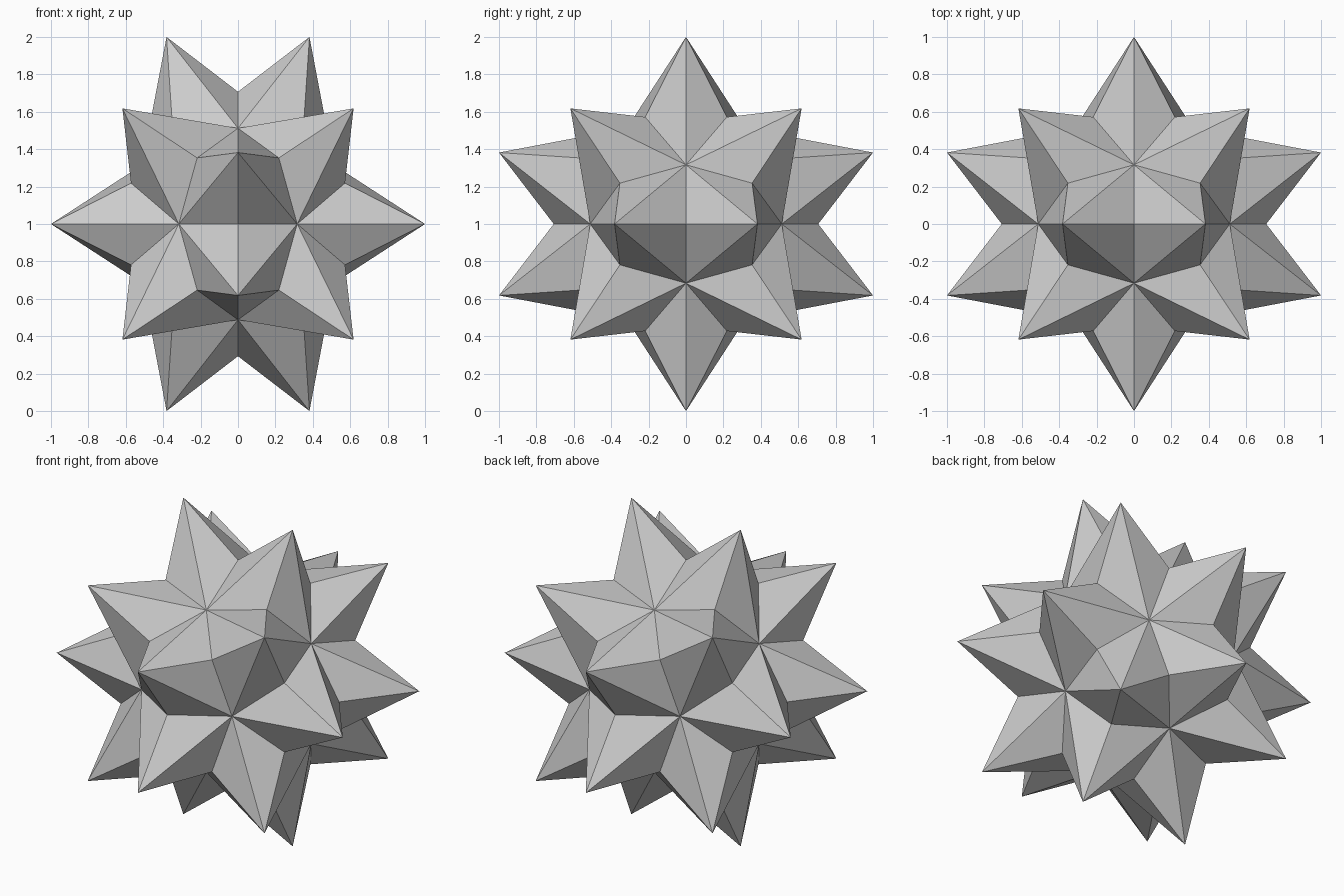
import bpy, bmesh, math
from mathutils import Vector

if "Cube" in bpy.data.objects:
    bpy.data.objects.remove(bpy.data.objects["Cube"])

PHI = (1 + math.sqrt(5)) / 2
SPIKE_R = math.sqrt(3) / PHI   # 20 spike tips (dodecahedron corners)
HUB_R = 0.602                  # 12 sunken hubs between five spikes
VALLEY_R = 0.707               # 30 saddles between neighbouring spikes

# Base icosahedron from cyclic permutations, closed by a convex hull
base = bmesh.new()
for s in (-1, 1):
    for t in (-1, 1):
        for k in range(3):
            p = [0, s, t * PHI]
            base.verts.new(p[-k:] + p[:-k] if k else p)
bmesh.ops.convex_hull(base, input=base.verts[:])
bmesh.ops.recalc_face_normals(base, faces=base.faces[:])

star = bmesh.new()
cache = {}


def point(direction, radius):
    """Shared star vertex at a given radius along a direction."""
    co = direction.normalized() * radius
    key = tuple(round(c, 4) + 0.0 for c in co)
    if key not in cache:
        cache[key] = star.verts.new(co + Vector((0, 0, 1)))
    return cache[key]


# Each icosahedron face becomes one spike with six flat sides
for f in base.faces:
    corners = [v.co for v in f.verts]
    tip = point(sum(corners, Vector()), SPIKE_R)
    for a, b in zip(corners, corners[1:] + corners[:1]):
        valley = point(a + b, VALLEY_R)
        star.faces.new((tip, point(a, HUB_R), valley))
        star.faces.new((tip, valley, point(b, HUB_R)))
base.free()
bmesh.ops.recalc_face_normals(star, faces=star.faces[:])

mesh = bpy.data.meshes.new("spiked_star")
star.to_mesh(mesh)
star.free()
bpy.context.collection.objects.link(bpy.data.objects.new("spiked_star", mesh))
